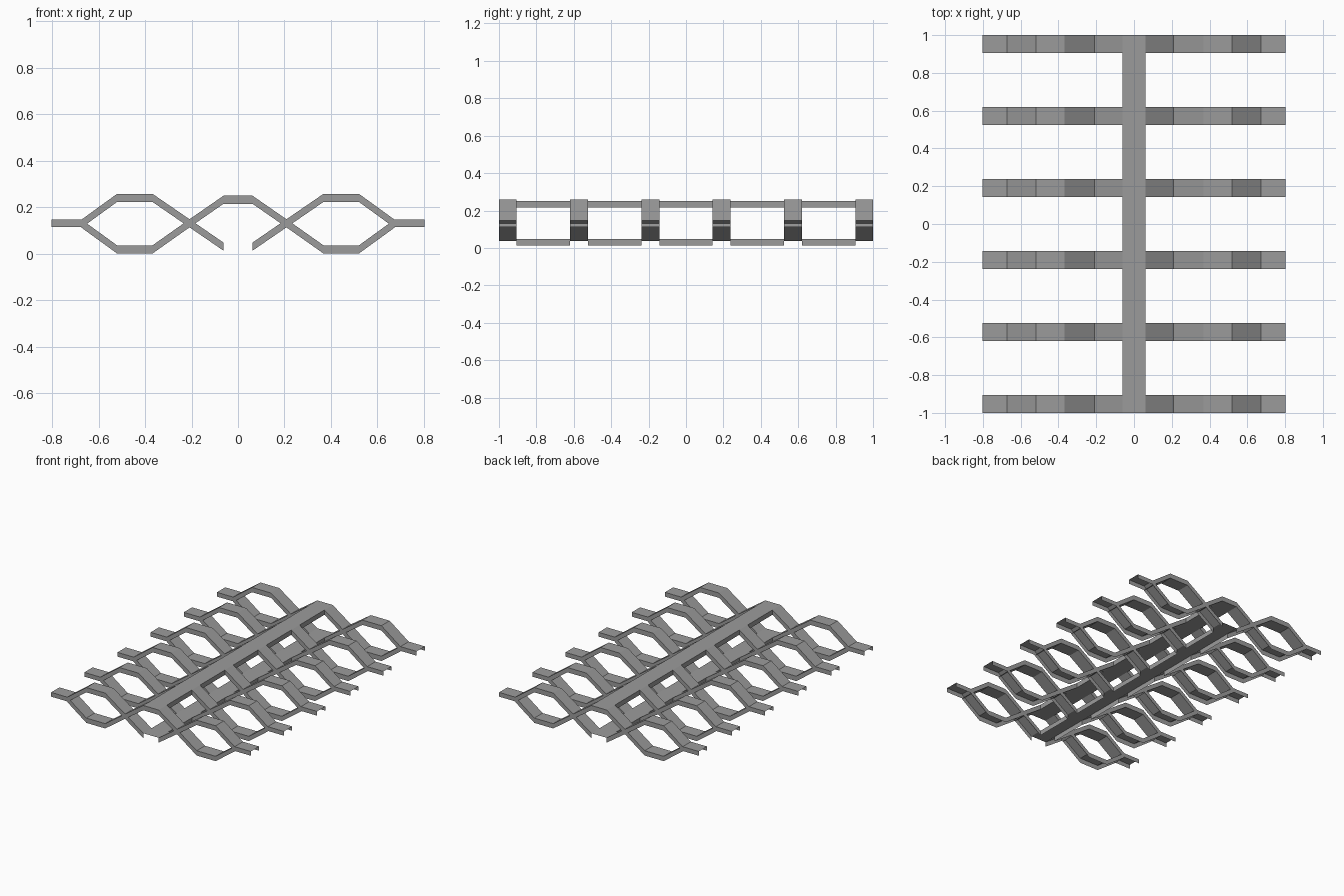
import bpy, bmesh

if "Cube" in bpy.data.objects:
    bpy.data.objects.remove(bpy.data.objects["Cube"], do_unlink=True)

grey = bpy.data.materials.new("mid_grey")
grey.use_nodes = True
colour = (0.33, 0.33, 0.33, 1)
grey.diffuse_color = colour
grey.node_tree.nodes["Principled BSDF"].inputs["Base Color"].default_value = colour

WIDTH = 0.095
THICK = 0.035
HALF_BAR = 0.062
RIB_YS = [-0.9525 + 0.381 * i for i in range(6)]


def quad(bm, pts, flip=False):
    face = bm.faces.new([bm.verts.new(p) for p in pts])
    if flip:
        face.normal_flip()


def ribbon(bm, path, y0, y1, floor, walls=True, thick=THICK):
    """Channel following an (x, z) path outward, with an optional underside."""
    for (xa, za), (xb, zb) in zip(path, path[1:]):
        la, lb = za - thick, zb - thick
        quad(bm, [(xa, y0, za), (xb, y0, zb), (xb, y1, zb), (xa, y1, za)])
        if floor:
            quad(bm, [(xa, y0, la), (xb, y0, lb), (xb, y1, lb), (xa, y1, la)], True)
        if walls:
            for y, flip in ((y0, False), (y1, True)):
                quad(bm, [(xa, y, za), (xa, y, la), (xb, y, lb), (xb, y, zb)], flip)


def finish(name, bm):
    bmesh.ops.remove_doubles(bm, verts=bm.verts, dist=0.0005)
    mesh = bpy.data.meshes.new(name)
    bm.to_mesh(mesh)
    bm.free()
    mesh.materials.append(grey)
    obj = bpy.data.objects.new(name, mesh)
    bpy.context.collection.objects.link(obj)
    mirror = obj.modifiers.new("mirror", "MIRROR")
    mirror.use_axis[0] = True


# Ribs: sections of the two crossing strands, as (name, path, underside, thickness)
sections = [
    ("upper_hexagon_strands", [(0.215, 0.153), (0.368, 0.258), (0.52, 0.258), (0.673, 0.147)], True, THICK),
    ("lower_hexagon_strands", [(0.215, 0.144), (0.368, 0.036), (0.52, 0.036), (0.673, 0.147)], False, THICK),
    ("upper_centre_arms", [(HALF_BAR, 0.25), (0.215, 0.144)], True, THICK),
    ("lower_centre_arms", [(HALF_BAR, 0.048), (0.215, 0.153)], False, THICK),
    ("rib_tips", [(0.673, 0.147), (0.803, 0.147)], False, 0.031),
]
for name, path, floor, thick in sections:
    bm = bmesh.new()
    for y in RIB_YS:
        ribbon(bm, path, y - WIDTH / 2, y + WIDTH / 2, floor, thick=thick)
    finish(name, bm)

# Spine along the top, and an open-ended channel below it
for name, top, closed in (("spine", 0.25, True), ("lower_rail", 0.048, False)):
    bm = bmesh.new()
    ribbon(bm, [(0, top), (HALF_BAR, top)], -1, 1, closed, closed)
    for ya, yb in zip(RIB_YS, RIB_YS[1:]):
        a, b, low = ya + WIDTH / 2, yb - WIDTH / 2, top - THICK
        quad(bm, [(HALF_BAR, a, low), (HALF_BAR, b, low), (HALF_BAR, b, top), (HALF_BAR, a, top)])
    finish(name, bm)
